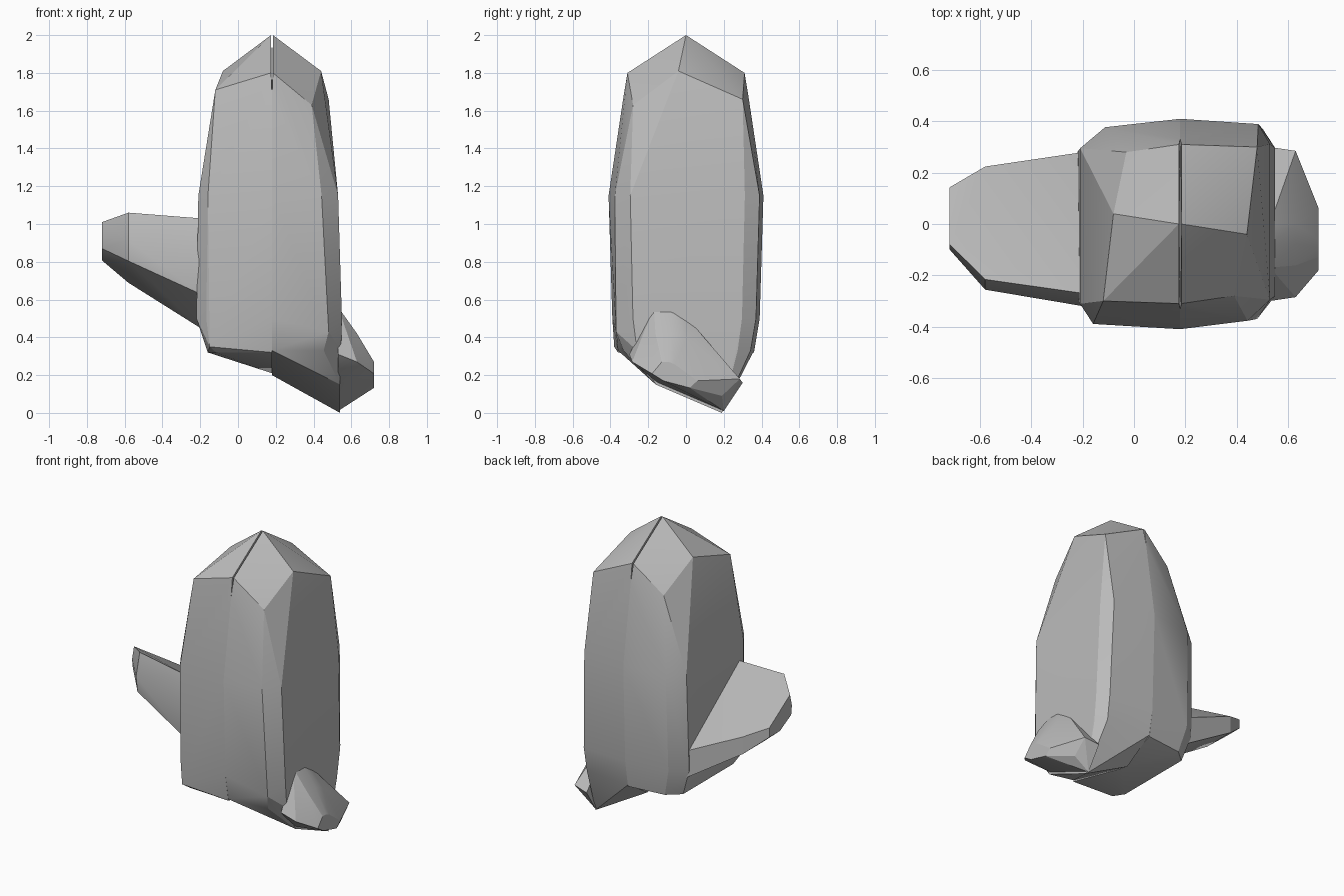
import bpy
import bmesh
import math

cube = bpy.data.objects.get("Cube")
if cube:
    bpy.data.objects.remove(cube, do_unlink=True)

stone = bpy.data.materials.new("grey stone")
stone.use_nodes = True
colour = (0.5, 0.5, 0.5, 1)
stone.diffuse_color = colour
stone.node_tree.nodes["Principled BSDF"].inputs["Base Color"].default_value = colour


def rock(name, corners):
    """Faceted stone wrapped around its corner points."""
    bm = bmesh.new()
    for corner in corners:
        bm.verts.new(corner)
    hull = bmesh.ops.convex_hull(bm, input=bm.verts)
    inner = [item for item in hull["geom_interior"] if isinstance(item, bmesh.types.BMVert)]
    bmesh.ops.delete(bm, geom=inner, context="VERTS")
    bmesh.ops.recalc_face_normals(bm, faces=bm.faces)
    mesh = bpy.data.meshes.new(name)
    bm.to_mesh(mesh)
    bm.free()
    mesh.materials.append(stone)
    obj = bpy.data.objects.new(name, mesh)
    bpy.context.collection.objects.link(obj)
    bpy.ops.object.select_all(action="DESELECT")
    obj.select_set(True)
    bpy.context.view_layer.objects.active = obj
    bpy.ops.object.shade_smooth_by_angle(angle=math.radians(20))


def ring(height, width, depth):
    """Half outline from the seam outward, blunter on its -y corner."""
    outline = ((0, -1), (0.75, -0.92), (1, -0.72), (1, 0.76), (0.87, 0.95), (0, 1))
    return [(width * across, depth * along, height) for across, along in outline]


def crystal_half(name, turn, shoulder, waist, foot):
    """Pointed half crystal; turn = -1 spins it half round about the seam."""
    seam, groove = 0.18, 0.005
    tip = [(groove, 0, 2), (groove, -0.31, 1.8), (groove, 0.31, 1.8),
           (0, -0.33, 1.68), (0, 0.33, 1.68)]
    brow = [(0.21, -0.28, 1.63), (0.26, -0.04, 1.81), (0.3, 0.3, shoulder)]
    corners = tip + brow + ring(height=1.15, width=waist, depth=0.41) + foot
    rock(name, [(seam + turn * x, turn * y, z) for x, y, z in corners])


def tapered_rock(name, profile, sections):
    """Profile of (depth, drop) pairs, scaled and hung from each section's top."""
    rock(name, [(x, lean + depth * spread, top - drop * tall)
                for x, top, spread, tall, lean in sections for depth, drop in profile])


# Left half, whose foot slants down to a low toe
left_foot = ring(height=0.5, width=0.37, depth=0.39) + ring(height=0.33, width=0.365, depth=0.36)
left_toe = [(0.3, -0.37, 0.43), (0.36, -0.16, 0.15), (0.36, 0.19, 0), (0, 0.15, 0.2)]
crystal_half("crystal_left_half", turn=1, shoulder=1.66, waist=0.35, foot=left_foot + left_toe)

# Right half, with a shallower foot
right_foot = ring(height=0.5, width=0.4, depth=0.39) + ring(height=0.32, width=0.34, depth=0.36)
right_keel = [(0.33, 0.38, 0.35), (0, -0.1, 0.21)]
crystal_half("crystal_right_half", turn=-1, shoulder=1.71, waist=0.39, foot=right_foot + right_keel)

# Shard slanting up and out of the right side, its top tilted to the back
tapered_rock(
    "side_shard",
    profile=[(-0.27, 0), (0.28, 0.4), (0.28, 0.58), (0, 0.58), (-0.3, 0.4), (-0.32, 0.23)],
    sections=[(-0.2, 1.03, 1, 1, 0), (-0.58, 1.06, 0.8, 0.64, 0), (-0.72, 1.01, 0.4, 0.35, 0.03)])

# Small stone beside the left foot
tapered_rock(
    "foot_stone",
    profile=[(-0.17, 0), (-0.08, 0), (0, 0.05), (0.3, 0.4), (0.2, 0.55), (-0.15, 0.4), (-0.3, 0.25)],
    sections=[(0.53, 0.56, 1, 1, 0), (0.63, 0.42, 0.95, 0.6, 0), (0.72, 0.27, 0.4, 0.25, -0.06)])
